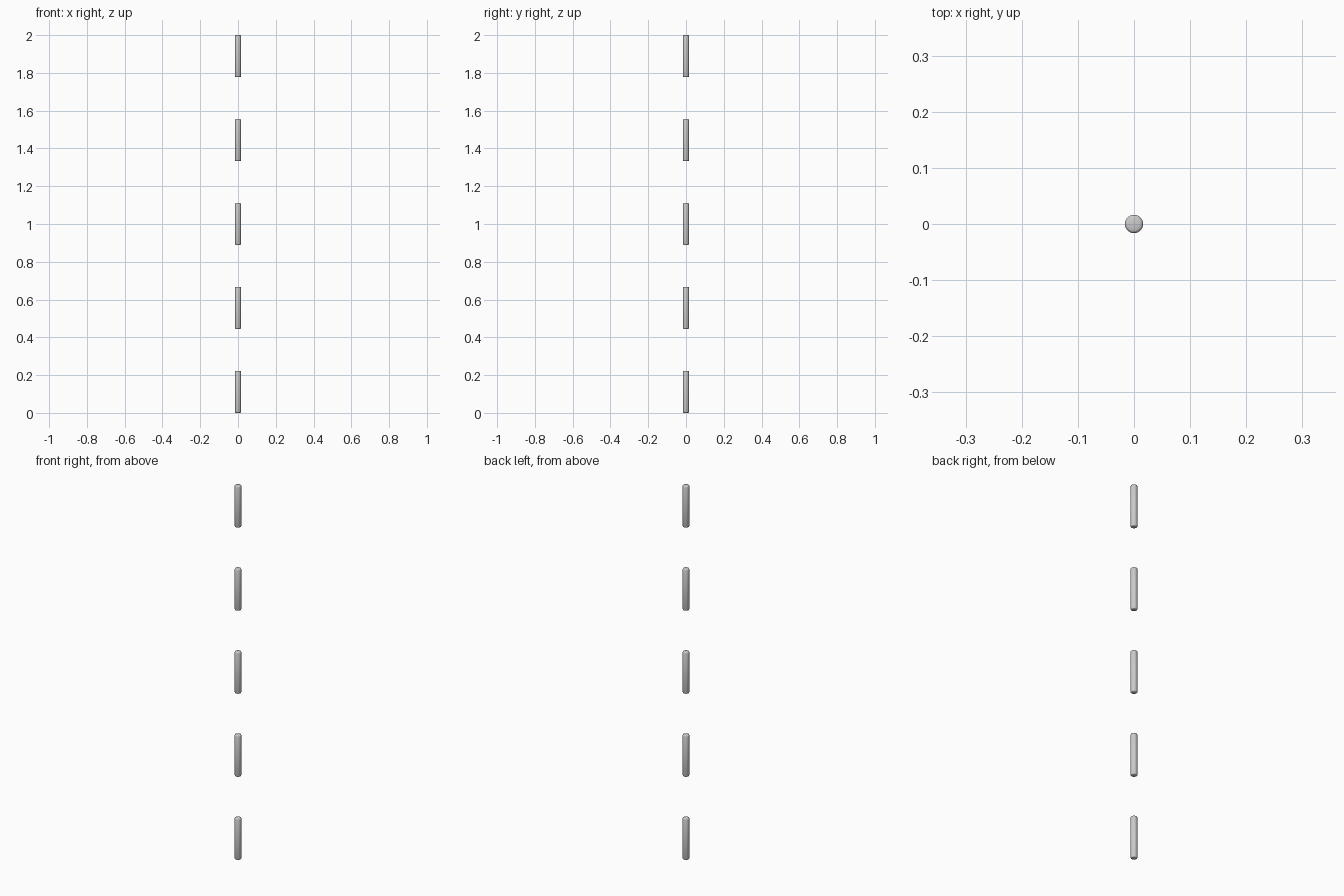
import bpy
import math

if "Cube" in bpy.data.objects:
    bpy.data.objects.remove(bpy.data.objects["Cube"])

COUNT = 5
LENGTH = 2 / (2 * COUNT - 1)   # dashes and gaps are equally long
RADIUS = 0.0162

# Dashed vertical line: a column of short round rods
for i in range(COUNT):
    bpy.ops.mesh.primitive_cylinder_add(
        vertices=32, radius=RADIUS, depth=LENGTH,
        location=(0, 0, LENGTH * (2 * i + 0.5)))
    rod = bpy.context.object
    rod.name = f"dash_rod_{i + 1}"
    # Rounded rims, shaded smoothly into the caps
    bevel = rod.modifiers.new("soft_rim", 'BEVEL')
    bevel.width = 0.005
    bevel.segments = 2
    bevel.limit_method = 'ANGLE'
    bevel.angle_limit = math.radians(40)
    bpy.ops.object.shade_smooth()
